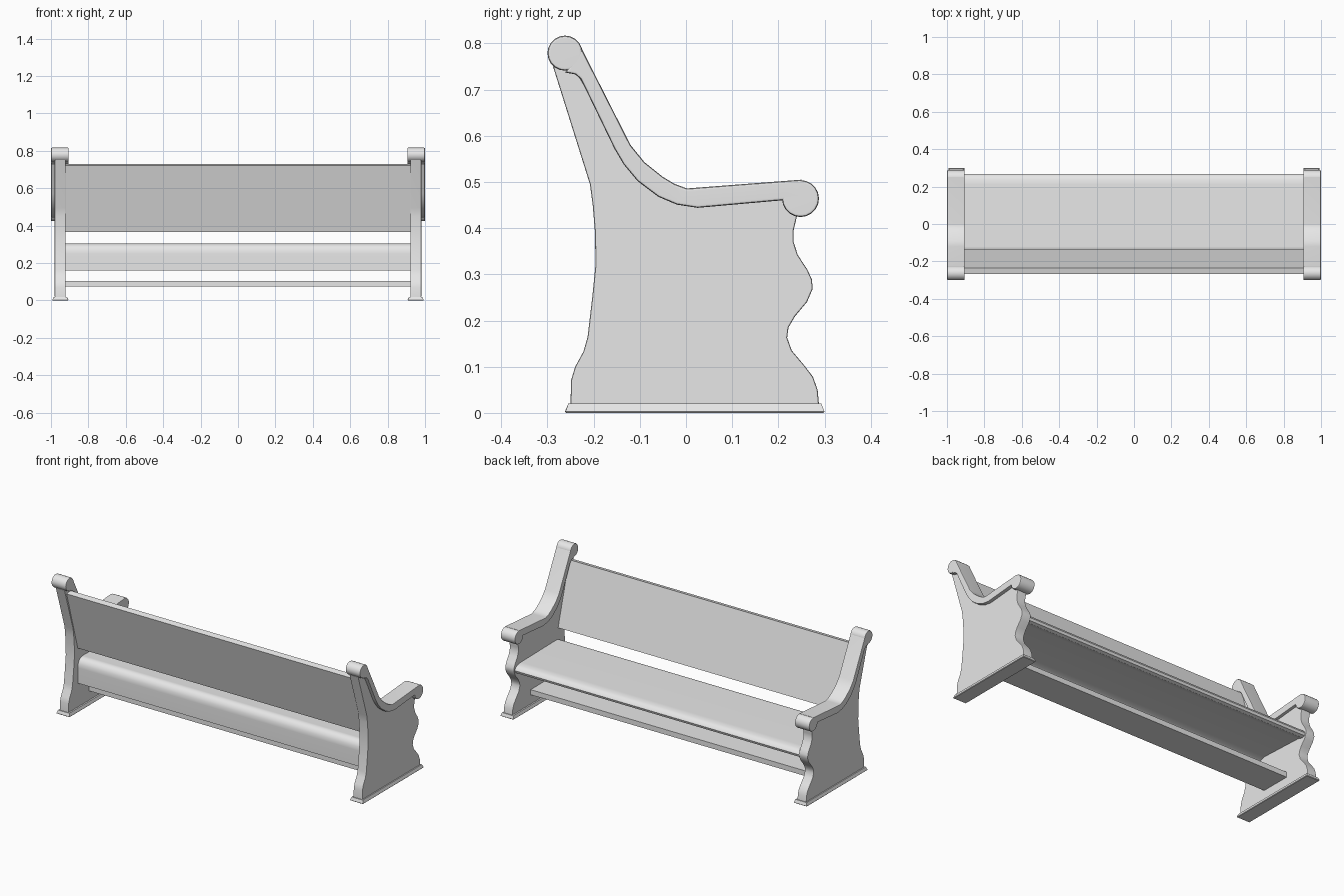
import bpy, bmesh, math

cube = bpy.data.objects.get("Cube")
if cube:
    bpy.data.objects.remove(cube, do_unlink=True)

# Single flat colour
GREY = (0.8, 0.8, 0.8, 1.0)
grey = bpy.data.materials.new("light grey")
grey.use_nodes = True
grey.diffuse_color = GREY
for node in grey.node_tree.nodes:
    if node.type == 'BSDF_PRINCIPLED':
        node.inputs["Base Color"].default_value = GREY


def finish(bm, name, mirrored):
    bmesh.ops.recalc_face_normals(bm, faces=bm.faces)
    mesh = bpy.data.meshes.new(name)
    bm.to_mesh(mesh)
    bm.free()
    mesh.materials.append(grey)
    obj = bpy.data.objects.new(name, mesh)
    bpy.context.collection.objects.link(obj)
    bpy.ops.object.select_all(action='DESELECT')
    obj.select_set(True)
    bpy.context.view_layer.objects.active = obj
    bpy.ops.object.shade_smooth_by_angle(angle=math.radians(35))
    if mirrored:
        obj.modifiers.new("Mirror", 'MIRROR')
    weighted = obj.modifiers.new("Weighted normals", 'WEIGHTED_NORMAL')
    weighted.keep_sharp = True
    return obj


def extrude(name, profile, x0, x1, round_edge=0.0, mirrored=False):
    """Sweep a closed (y, z) profile along x, rounding the rims of both caps."""
    bm = bmesh.new()
    cap = bm.faces.new([bm.verts.new((x0, y, z)) for y, z in profile])
    swept = bmesh.ops.extrude_face_region(bm, geom=[cap], use_keep_orig=True)
    moved = [g for g in swept["geom"] if isinstance(g, bmesh.types.BMVert)]
    bmesh.ops.translate(bm, verts=moved, vec=(x1 - x0, 0, 0))
    bmesh.ops.recalc_face_normals(bm, faces=bm.faces)
    if round_edge:
        rims = [e for e in bm.edges
                if abs(e.verts[0].co.x - e.verts[1].co.x) < 1e-5]
        bmesh.ops.bevel(bm, geom=rims, offset=round_edge, segments=2,
                        profile=0.5, affect='EDGES', clamp_overlap=True)
    return finish(bm, name, mirrored)


def circle(cy, cz, r, sides=20):
    return [(cy + r * math.cos(math.tau * i / sides),
             cz + r * math.sin(math.tau * i / sides)) for i in range(sides)]


# End panels: scrolled front edge, flared back edge, top hidden in the rail
rear_edge = [(-.25, .018), (-.249, .07), (-.24, .1), (-.222, .133), (-.213, .165),
             (-.203, .25), (-.196, .32), (-.197, .39), (-.202, .45), (-.208, .495),
             (-.288, .75)]
top_edge = [(-.25, .76), (-.137, .572), (-.1, .525), (-.05, .488), (.01, .465),
            (.24, .48)]
front_edge = [(.24, .425), (.233, .395), (.233, .37), (.242, .342), (.263, .31),
              (.273, .288), (.274, .268), (.262, .24), (.236, .209), (.222, .185),
              (.219, .163), (.229, .135), (.256, .103), (.275, .078), (.285, .05),
              (.288, .018)]
extrude("end_panel", rear_edge + top_edge + front_edge, .922, .98, .004, True)

# Arm rail following the top of each end panel
rail_upper = [(-.225, .787), (-.12, .58), (-.09, .543), (-.05, .511), (-.025, .496),
              (.002, .486), (.25, .505)]
rail_lower = [(.25, .464), (.205, .46), (.025, .444), (-.02, .451), (-.06, .468),
              (-.105, .502), (-.135, .538), (-.155, .572), (-.228, .723),
              (-.24, .733), (-.262, .737)]
extrude("arm_rail", rail_upper + rail_lower, .905, 1.0, .006, True)

# Rolls at the two ends of each rail
extrude("back_roll", circle(-.262, .779, .038), .905, 1.0, .006, True)
extrude("arm_roll", circle(.248, .464, .04), .905, 1.0, .006, True)

# Foot plinths with a slightly tapered top
bm = bmesh.new()
bmesh.ops.create_cube(bm, size=1)
for v in bm.verts:
    top = v.co.z > 0
    inset = .007 if top else 0
    v.co = (.95 + math.copysign(.043 - inset, v.co.x),
            .019 + math.copysign(.281 - inset, v.co.y),
            .02 if top else 0)
low = [e for e in bm.edges if all(v.co.z < .01 for v in e.verts)]
bmesh.ops.bevel(bm, geom=low, offset=.003, segments=1, affect='EDGES')
finish(bm, "foot_plinth", True)

# Seat: rounded nose, flat top, rear edge folding down into an apron
seat = [(-.165, .16), (-.165, .25), (-.162, .272), (-.153, .29), (-.138, .301),
        (-.12, .305), (.21, .3), (.24, .296), (.258, .287), (.267, .272),
        (.262, .258), (.245, .252), (.21, .262), (-.06, .274), (-.095, .262),
        (-.12, .238), (-.134, .205), (-.14, .16)]
extrude("seat", seat, -.925, .925)

# Reclined backrest
extrude("backrest", [(-.165, .365), (-.134, .37), (-.236, .73), (-.268, .722)],
        -.925, .925)

# Low stretcher board
extrude("stretcher", [(-.06, .075), (.12, .075), (.12, .105), (-.06, .105)],
        -.925, .925)
